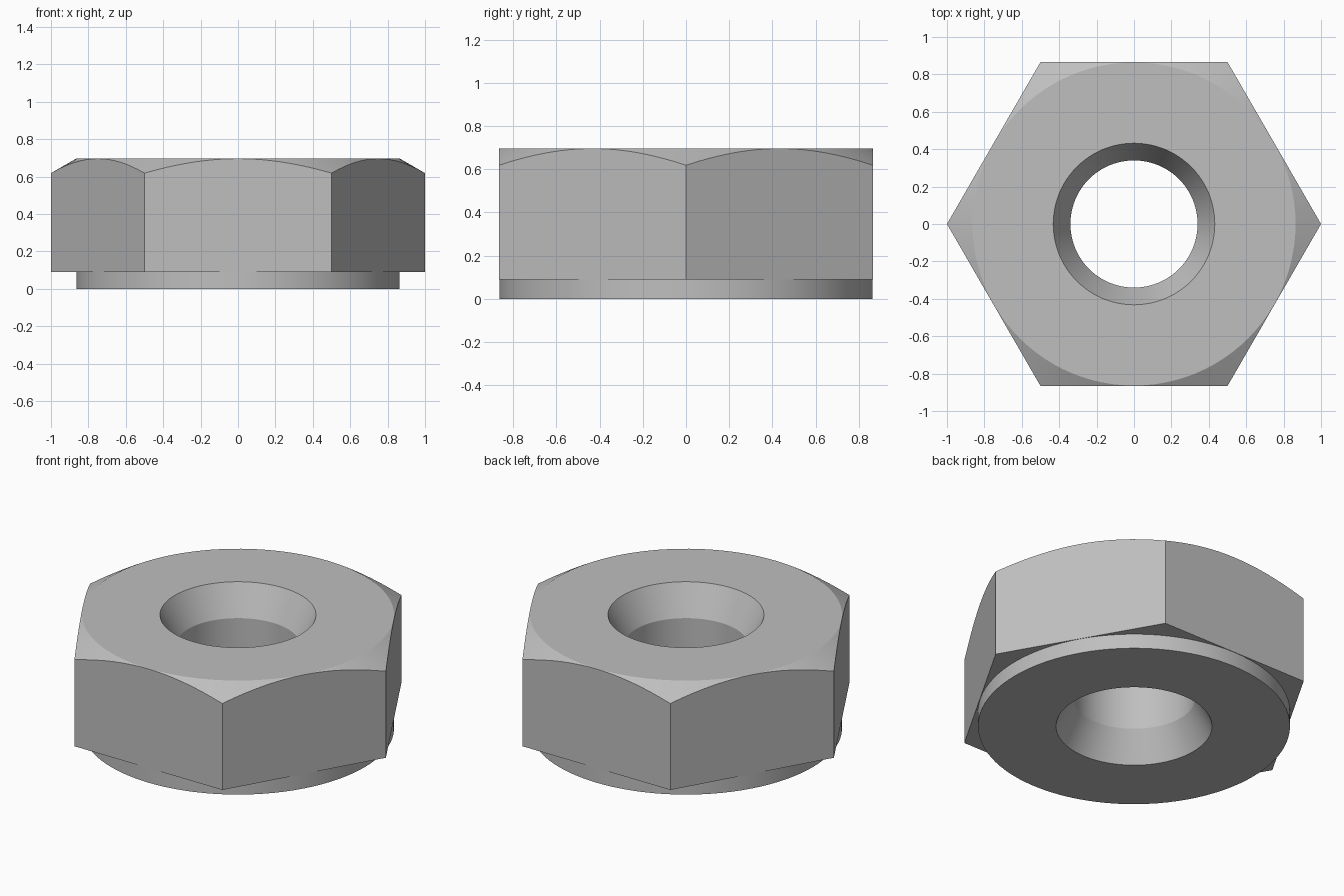
import bpy, bmesh, math

SEGMENTS = 96
HEIGHT = 0.697
COLLAR_HEIGHT = 0.09
FACE_RADIUS = 0.864
BORE, MOUTH, SINK = 0.34, 0.432, 0.18
CHAMFER = math.radians(30)

cube = bpy.data.objects.get("Cube")
if cube:
    bpy.data.objects.remove(cube, do_unlink=True)

steel = bpy.data.materials.new("grey_steel")
steel.use_nodes = True
grey = (0.52, 0.52, 0.52, 1)
steel.diffuse_color = grey
steel.node_tree.nodes["Principled BSDF"].inputs["Base Color"].default_value = grey


def add_object(name, bm):
    bmesh.ops.recalc_face_normals(bm, faces=bm.faces)
    mesh = bpy.data.meshes.new(name)
    bm.to_mesh(mesh)
    bm.free()
    mesh.materials.append(steel)
    obj = bpy.data.objects.new(name, mesh)
    bpy.context.collection.objects.link(obj)
    return obj


def turn(name, profile):
    """Revolve a closed (radius, height) profile around z."""
    bm = bmesh.new()
    rings = []
    for i in range(SEGMENTS):
        a = math.tau * i / SEGMENTS
        rings.append([bm.verts.new((r * math.cos(a), r * math.sin(a), z)) for r, z in profile])
    n = len(profile)
    for i, ring in enumerate(rings):
        following = rings[(i + 1) % SEGMENTS]
        for j in range(n):
            k = (j + 1) % n
            bm.faces.new((ring[j], following[j], following[k], ring[k]))
    return add_object(name, bm)


# Turned blank: collar, wide body, chamfered top and countersunk bore
blank = 1.1
nut = turn("hex_nut", [
    (MOUTH, 0), (FACE_RADIUS, 0), (FACE_RADIUS, COLLAR_HEIGHT), (blank, COLLAR_HEIGHT),
    (blank, HEIGHT - (blank - FACE_RADIUS) * math.tan(CHAMFER)),
    (FACE_RADIUS, HEIGHT), (MOUTH, HEIGHT),
    (BORE, HEIGHT - SINK), (BORE, SINK),
])

# Hexagonal prism that cuts the six flats
bm = bmesh.new()
bmesh.ops.create_cone(bm, cap_ends=True, segments=6, radius1=1, radius2=1, depth=2)
for v in bm.verts:
    a = math.pi / 3 * round(math.atan2(v.co.y, v.co.x) / (math.pi / 3) - 0.01)
    v.co.x, v.co.y = math.cos(a), math.sin(a)
bmesh.ops.remove_doubles(bm, verts=bm.verts, dist=0.0001)
hexagon = add_object("hex_cutter", bm)
hexagon.hide_render = True

flats = nut.modifiers.new("flats", "BOOLEAN")
flats.operation = "INTERSECT"
flats.solver = "EXACT"
flats.object = hexagon

# Apply the cut, then smooth the round surfaces
bpy.ops.object.select_all(action="DESELECT")
bpy.context.view_layer.objects.active = nut
nut.select_set(True)
bpy.ops.object.modifier_apply(modifier=flats.name)
bpy.data.objects.remove(hexagon, do_unlink=True)
bpy.ops.object.shade_smooth_by_angle(angle=math.radians(20))
